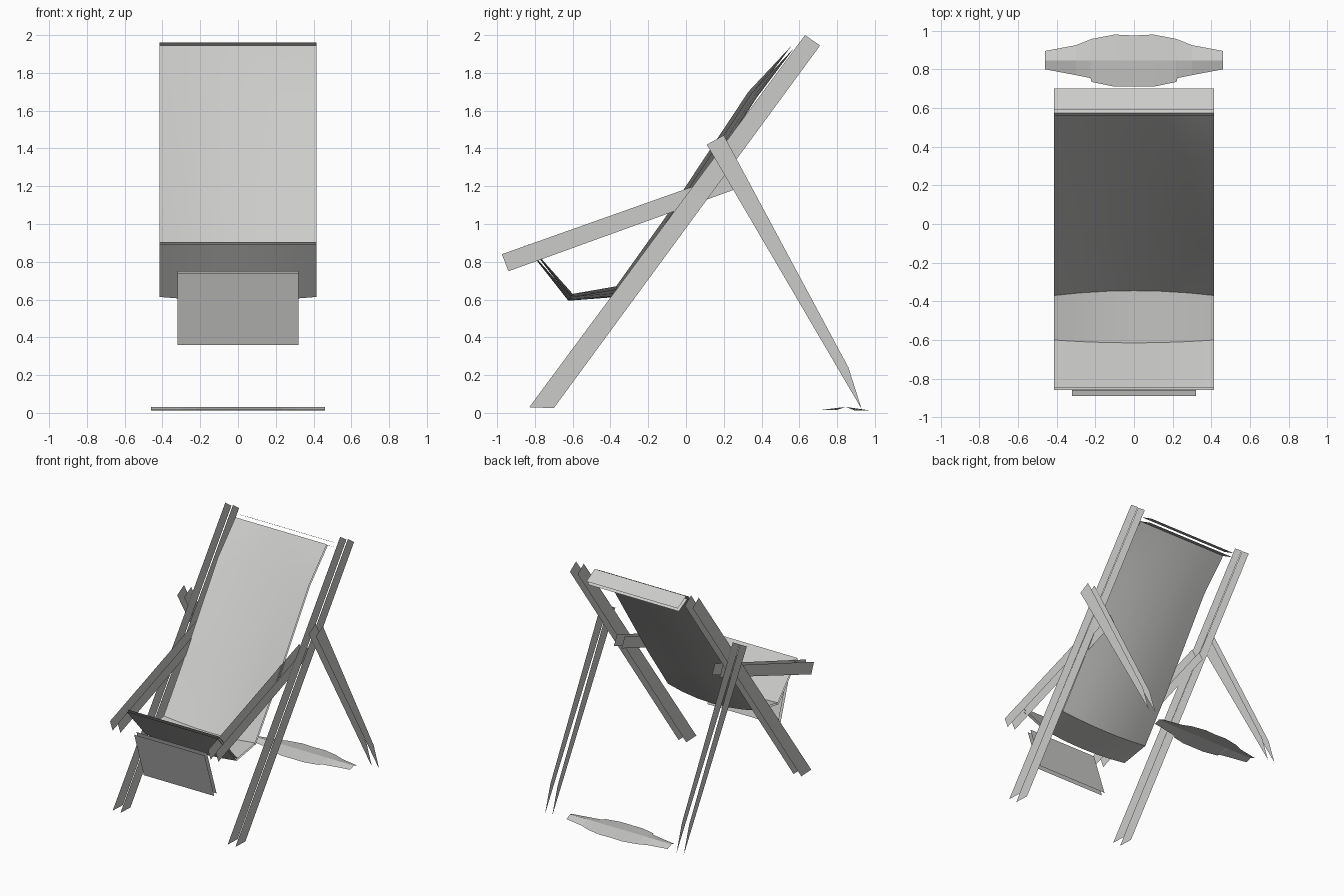
import bpy
import math
from mathutils import Vector

old = bpy.data.objects.get("Cube")
if old:
    bpy.data.objects.remove(old, do_unlink=True)

grey = bpy.data.materials.new("plain grey")
grey.use_nodes = True
colour = (0.6, 0.6, 0.59, 1)
grey.diffuse_color = colour
grey.node_tree.nodes["Principled BSDF"].inputs["Base Color"].default_value = colour


def build(name, verts, faces):
    mesh = bpy.data.meshes.new(name)
    mesh.from_pydata(verts, [], faces)
    mesh.materials.append(grey)
    obj = bpy.data.objects.new(name, mesh)
    bpy.context.scene.collection.objects.link(obj)
    return obj


def grid(name, rows):
    """Skin equal-length rows of points with quads."""
    n = len(rows[0])
    verts = [p for row in rows for p in row]
    faces = [(r * n + c, r * n + c + 1, (r + 1) * n + c + 1, (r + 1) * n + c)
             for r in range(len(rows) - 1) for c in range(n - 1)]
    return build(name, verts, faces)


def plank_pair(name, outline, inner, outer):
    """Open-edged plank on each side: only its inner and outer faces."""
    n = len(outline)
    for side, label in ((1, "left"), (-1, "right")):
        verts = [(side * x, y, z) for x in (inner, outer) for y, z in outline]
        a, b = list(range(n)), list(range(n, 2 * n))
        build(f"{label}_{name}", verts,
              [a, b[::-1]] if side > 0 else [a[::-1], b])


def crossbar(name, half, start, end, offset):
    """Open-edged bar: two parallel faces spanning between the sides."""
    verts = []
    for dy, dz in ((0, 0), offset):
        (y0, z0), (y1, z1) = start, end
        verts += [(-half, y0 + dy, z0 + dz), (half, y0 + dy, z0 + dz),
                  (half, y1 + dy, z1 + dz), (-half, y1 + dy, z1 + dz)]
    build(name, verts, [(0, 1, 2, 3), (7, 6, 5, 4)])


# Wooden frame
plank_pair("main_rail", [(-.83, .03), (-.70, .025), (.71, 1.945), (.63, 2.0)], .487, .557)
plank_pair("arm", [(-.975, .84), (-.94, .75), (.25, 1.18), (.21, 1.26)], .41, .48)
plank_pair("rear_leg", [(.11, 1.42), (.93, .02), (.86, .24), (.20, 1.47)], .565, .63)

# Bars across the frame
crossbar("top_bar", .415, (.59, 1.96), (.70, 1.90), (-.015, -.03))
crossbar("front_bar", .32, (-.89, .74), (-.765, .36), (.03, .01))

# Sagging fabric sling: edge profile (y, z) and sag of the middle (y, z)
profile = [
    ((.56, 1.945), (0, 0)),
    ((.33, 1.70), (.03, -.02)),
    ((-.12, 1.02), (.04, -.03)),
    ((-.37, .67), (.025, -.04)),
    ((-.60, .63), (-.015, -.02)),
    ((-.845, .905), (0, 0)),
]
COLUMNS = 6
for label, gap in (("front", 0), ("back", .018)):
    rows = []
    for i, ((y, z), (sy, sz)) in enumerate(profile):
        # push the second layer outward along the profile normal
        a = Vector(profile[max(i - 1, 0)][0])
        b = Vector(profile[min(i + 1, len(profile) - 1)][0])
        d = (b - a).normalized()
        ny, nz = -d.y * gap, d.x * gap
        row = []
        for c in range(COLUMNS + 1):
            t = 2 * c / COLUMNS - 1
            sag = 1 - t * t
            row.append((t * .415, y + ny + sy * sag, z + nz + sz * sag))
        rows.append(row)
    sling = grid(f"sling_{label}_layer", rows)
    bpy.ops.object.select_all(action="DESELECT")
    sling.select_set(True)
    bpy.context.view_layer.objects.active = sling
    bpy.ops.object.shade_smooth_by_angle(angle=math.radians(25))

# Thin tented floor piece: half-outline stations (x, front y, back y), mirrored
stations = [(0, .71, .975), (.10, .71, .98), (.22, .735, .957),
            (.225, .755, .955), (.30, .77, .925), (.46, .80, .895)]
full = [(-x, f, b) for x, f, b in stations[:0:-1]] + stations
grid("floor_piece", [[(x, b, .012), (x, .845, .032), (x, f, .015)]
                     for x, f, b in full])
